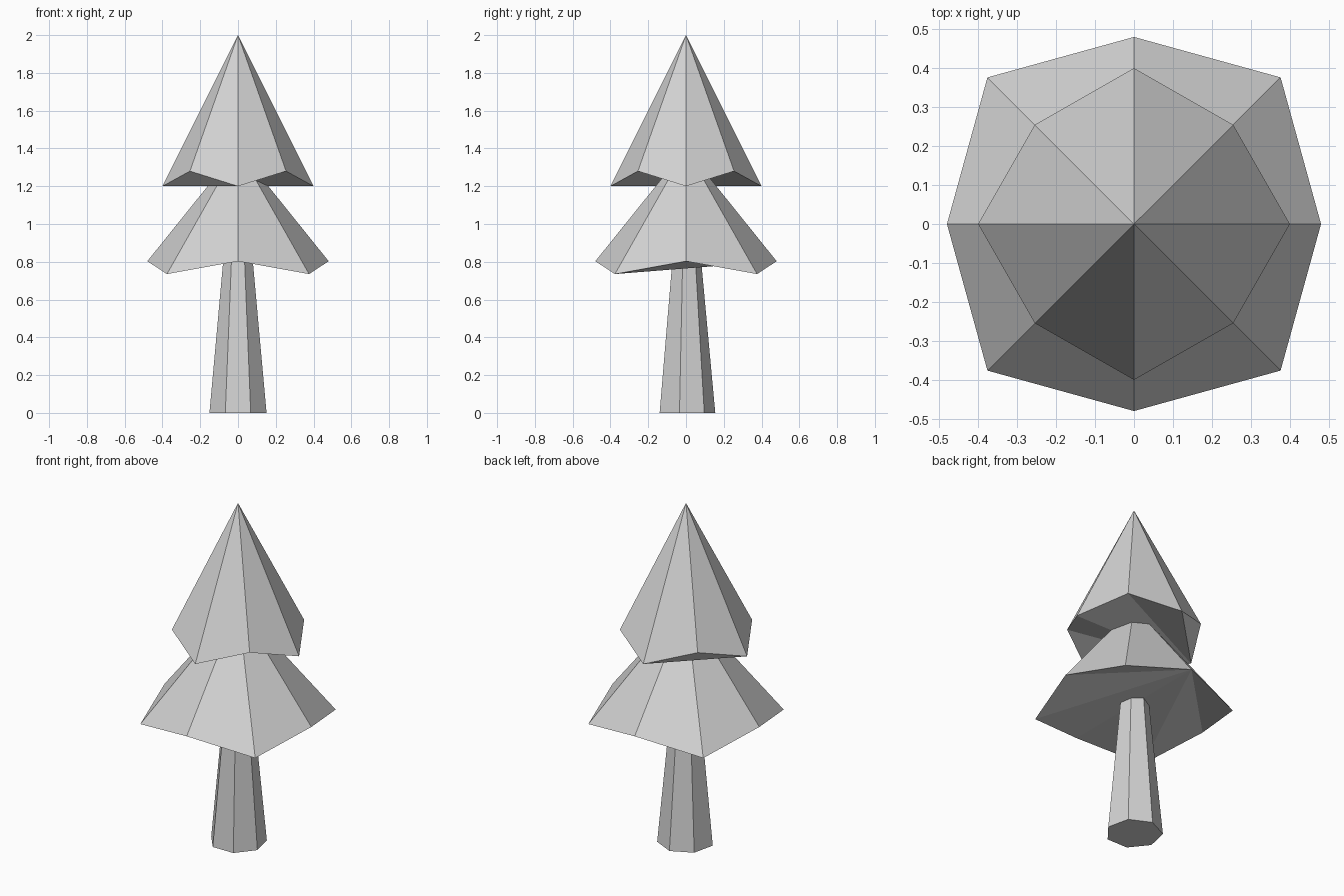
import bpy
import bmesh
from math import cos, sin, pi

cube = bpy.data.objects.get("Cube")
if cube:
    bpy.data.objects.remove(cube, do_unlink=True)

GREY = (0.65, 0.65, 0.65, 1.0)
grey = bpy.data.materials.new("plain grey")
grey.use_nodes = True
grey.diffuse_color = GREY
grey.node_tree.nodes["Principled BSDF"].inputs["Base Color"].default_value = GREY


def finish(name, bm):
    bmesh.ops.recalc_face_normals(bm, faces=bm.faces)
    mesh = bpy.data.meshes.new(name)
    bm.to_mesh(mesh)
    bm.free()
    mesh.materials.append(grey)
    bpy.context.collection.objects.link(bpy.data.objects.new(name, mesh))


def foliage(name, axis_ring, diagonal_ring, tip_z, fan_start):
    """Eight-sided cone whose rim alternates between two (radius, z) rings."""
    bm = bmesh.new()
    tip = bm.verts.new((0, 0, tip_z))
    rim = []
    for i in range(8):
        r, z = diagonal_ring if i % 2 else axis_ring
        a = i * pi / 4
        rim.append(bm.verts.new((r * cos(a), r * sin(a), z)))
    for i in range(8):
        bm.faces.new((rim[i], rim[(i + 1) % 8], tip))
    # Underside fans out from one rim corner
    fan = rim[fan_start:] + rim[:fan_start]
    for i in range(1, 7):
        bm.faces.new((fan[0], fan[i + 1], fan[i]))
    finish(name, bm)


# Foliage tiers
foliage("upper_foliage", (0.4, 1.2), (0.36, 1.28), 2.0, 4)
foliage("lower_foliage", (0.48, 0.803), (0.532, 0.735), 1.4, 2)

# Seven-sided tapering trunk with one corner at the back
bm = bmesh.new()
rings = []
for r, z in ((0.155, 0), (0.077, 0.84)):
    rings.append([bm.verts.new((r * cos(pi / 2 + 2 * pi * i / 7),
                                r * sin(pi / 2 + 2 * pi * i / 7), z))
                  for i in range(7)])
low, high = rings
for i in range(7):
    j = (i + 1) % 7
    bm.faces.new((low[i], low[j], high[j], high[i]))
bm.faces.new(low[::-1])
bm.faces.new(high)
finish("trunk", bm)
